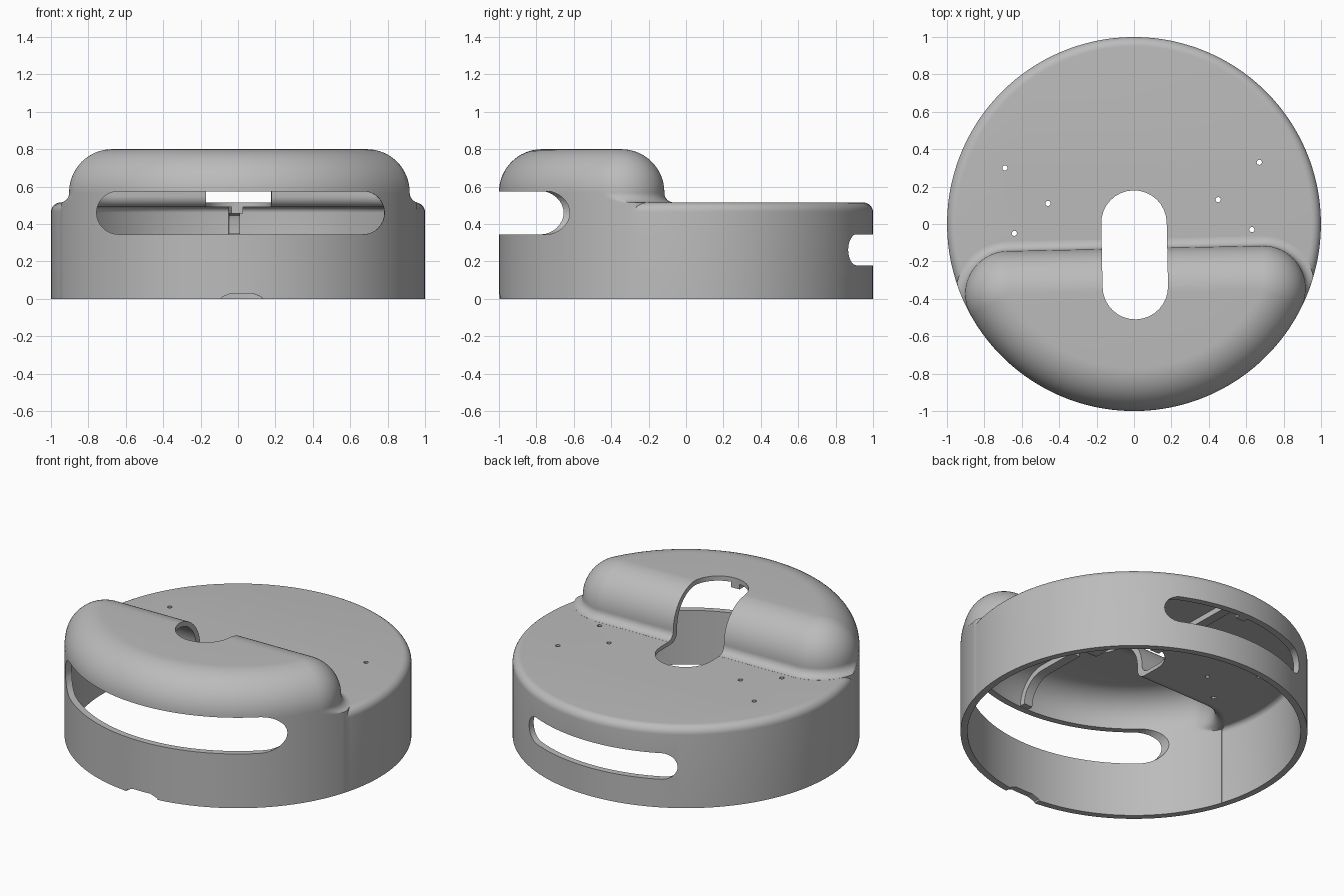
import bpy, bmesh, math
from math import sin, cos, pi, radians

if "Cube" in bpy.data.objects:
    bpy.data.objects.remove(bpy.data.objects["Cube"], do_unlink=True)

TILT = radians(1.2)      # whole part is turned slightly about z
FILLET = 0.23            # rounding of the raised housing
EDGE_Y = -0.13           # back edge of the raised housing

grey = bpy.data.materials.new("plain_grey")
grey.use_nodes = True
grey.diffuse_color = (0.5, 0.5, 0.5, 1)
grey.node_tree.nodes["Principled BSDF"].inputs["Base Color"].default_value = (0.5, 0.5, 0.5, 1)


def loft(name, rings):
    """Closed solid through equal-length rings of 3D points."""
    bm = bmesh.new()
    rows = [[bm.verts.new(p) for p in ring] for ring in rings]
    n = len(rows[0])
    for a, b in zip(rows, rows[1:]):
        for i in range(n):
            j = (i + 1) % n
            bm.faces.new((a[i], a[j], b[j], b[i]))
    bm.faces.new(rows[0][::-1])
    bm.faces.new(rows[-1])
    bmesh.ops.remove_doubles(bm, verts=bm.verts, dist=1e-5)
    bmesh.ops.recalc_face_normals(bm, faces=bm.faces)
    mesh = bpy.data.meshes.new(name)
    bm.to_mesh(mesh)
    bm.free()
    mesh.materials.append(grey)
    obj = bpy.data.objects.new(name, mesh)
    bpy.context.collection.objects.link(obj)
    return obj


def combine(target, tool, operation):
    mod = target.modifiers.new("cut", 'BOOLEAN')
    mod.operation, mod.object, mod.solver = operation, tool, 'EXACT'
    bpy.context.view_layer.update()
    deps = bpy.context.evaluated_depsgraph_get()
    mesh = bpy.data.meshes.new_from_object(target.evaluated_get(deps))
    target.modifiers.clear()
    target.data = mesh
    bpy.data.objects.remove(tool, do_unlink=True)


def drum(name, radius, bottom, top, bevel, sides=160):
    """Cylinder with a rounded top edge."""
    profile = [(radius, bottom)]
    for k in range(9):
        a = k / 8 * pi / 2
        profile.append((radius - bevel + bevel * cos(a), top - bevel + bevel * sin(a)))
    angles = [2 * pi * i / sides for i in range(sides)]
    return loft(name, [[(r * cos(a), r * sin(a), z) for a in angles] for r, z in profile])


def housing_outline(d, limit, z):
    """Rounded circle segment offset by d, kept inside a limiting radius."""
    cy = EDGE_Y - FILLET
    cx = math.sqrt((1 - FILLET) ** 2 - cy ** 2)
    low = math.atan2(cy, cx)
    steps, pts = 28, []
    for i in range(steps + 1):
        a = low + (pi / 2 - low) * i / steps
        pts.append((cx + (FILLET + d) * cos(a), cy + (FILLET + d) * sin(a)))
    pts += [(-x, y) for x, y in reversed(pts)]
    for i in range(1, 64):
        a = pi - low + (pi + 2 * low) * i / 64
        pts.append(((1 + d) * cos(a), (1 + d) * sin(a)))
    ring = []
    for x, y in pts:
        s = min(1, limit / math.hypot(x, y))
        ring.append((x * s, y * s, z))
    return ring


def housing(name, wall, bottom, plate, top, cove):
    """Raised housing: concave cove at its foot, full round at its top."""
    r = FILLET - wall
    profile = [(cove, bottom)]
    for k in range(9):
        a = k / 8 * pi / 2
        profile.append((cove - cove * sin(a), plate + cove - cove * cos(a)))
    for k in range(17):
        a = k / 16 * pi / 2
        profile.append((r * cos(a) - r, top - r + r * sin(a)))
    return loft(name, [housing_outline(d - wall, 1 - wall, z) for d, z in profile])


def stadium(half_w, half_h, steps=16):
    """Slot outline, rounded at both ends of its longer axis."""
    if half_h > half_w:
        return [(-v, u) for u, v in stadium(half_h, half_w, steps)]
    pts = []
    for side in (0, 1):
        for i in range(steps + 1):
            a = -pi / 2 + pi * i / steps + pi * side
            pts.append(((half_w - half_h) * (1 - 2 * side) + half_h * cos(a), half_h * sin(a)))
    return pts


def cut_along_y(outline, z, y0, y1):
    combine(shell, loft("cutter", [[(u, y, z + v) for u, v in outline] for y in (y0, y1)]), 'DIFFERENCE')


def cut_along_z(outline, x, y, z0, z1):
    combine(shell, loft("cutter", [[(x + u, y + v, z) for u, v in outline] for z in (z0, z1)]), 'DIFFERENCE')


# Hollow shell: drum plus raised housing, minus a matching cavity
shell = drum("shell", 0.9995, -0.1, 0.515, 0.05)
combine(shell, housing("raised", 0, -0.12, 0.5155, 0.8, 0.05), 'UNION')
cavity = drum("cavity", 0.9595, -0.2, 0.49, 0.03)
combine(cavity, housing("raised_cavity", 0.04, -0.22, 0.4905, 0.77, 0.06), 'UNION')
combine(shell, cavity, 'DIFFERENCE')

# Trim the bottom flat
cut_along_z([(-2, -2), (2, -2), (2, 2), (-2, 2)], 0, 0, -1, 0)

# Front window, rear slot, foot notch, top opening
cut_along_y(stadium(0.77, 0.115), 0.46, -1.5, -0.4)
cut_along_y(stadium(0.515, 0.083), 0.262, 0.6, 1.5)
cut_along_y([(-0.13, -0.05), (0.13, -0.05), (0.105, 0.01), (0.06, 0.028), (-0.06, 0.028), (-0.105, 0.01)],
            0, -1.5, -0.8)
cut_along_z(stadium(0.175, 0.345), 0, -0.165, 0.3, 1.0)

# Screw holes in the flat deck
dot = [(0.014 * cos(2 * pi * i / 12), 0.014 * sin(2 * pi * i / 12)) for i in range(12)]
for x, y in [(-0.69, 0.3), (-0.46, 0.11), (-0.64, -0.05), (0.45, 0.13), (0.67, 0.33), (0.63, -0.03)]:
    cut_along_z(dot, x * cos(TILT) + y * sin(TILT), y * cos(TILT) - x * sin(TILT), 0.4, 0.56)


def rib(name, outer, inner):
    """Narrow bar along the inside, between two paths in the y-z plane."""
    w = 0.03
    return loft(name, [[(-w, *o), (w, *o), (w, *i), (-w, *i)] for o, i in zip(outer, inner)])


# Inner ribs: over the front housing and down the rear wall
def front_path(r):
    arc = [pi - k / 10 * pi / 2 for k in range(11)]
    return [(-0.77 + r * cos(a), 0.58 + r * sin(a)) for a in arc] + [(-0.51, 0.58 + r)]


def rear_path(t):
    return [(0.18, 0.49 - t), (0.92 - t, 0.49 - t), (0.95 - t, 0.48 - t), (0.96 - t, 0.45 - t), (0.96 - t, 0.346)]


parts = [shell,
         rib("front_inner_rib", front_path(0.2), front_path(0.155)),
         rib("rear_inner_rib", rear_path(-0.008), rear_path(0.035))]

# Shared turn and smooth shading
bpy.ops.object.select_all(action='DESELECT')
for obj in parts:
    obj.rotation_euler.z = TILT
    obj.select_set(True)
bpy.context.view_layer.objects.active = shell
bpy.ops.object.shade_smooth_by_angle(angle=radians(30))
